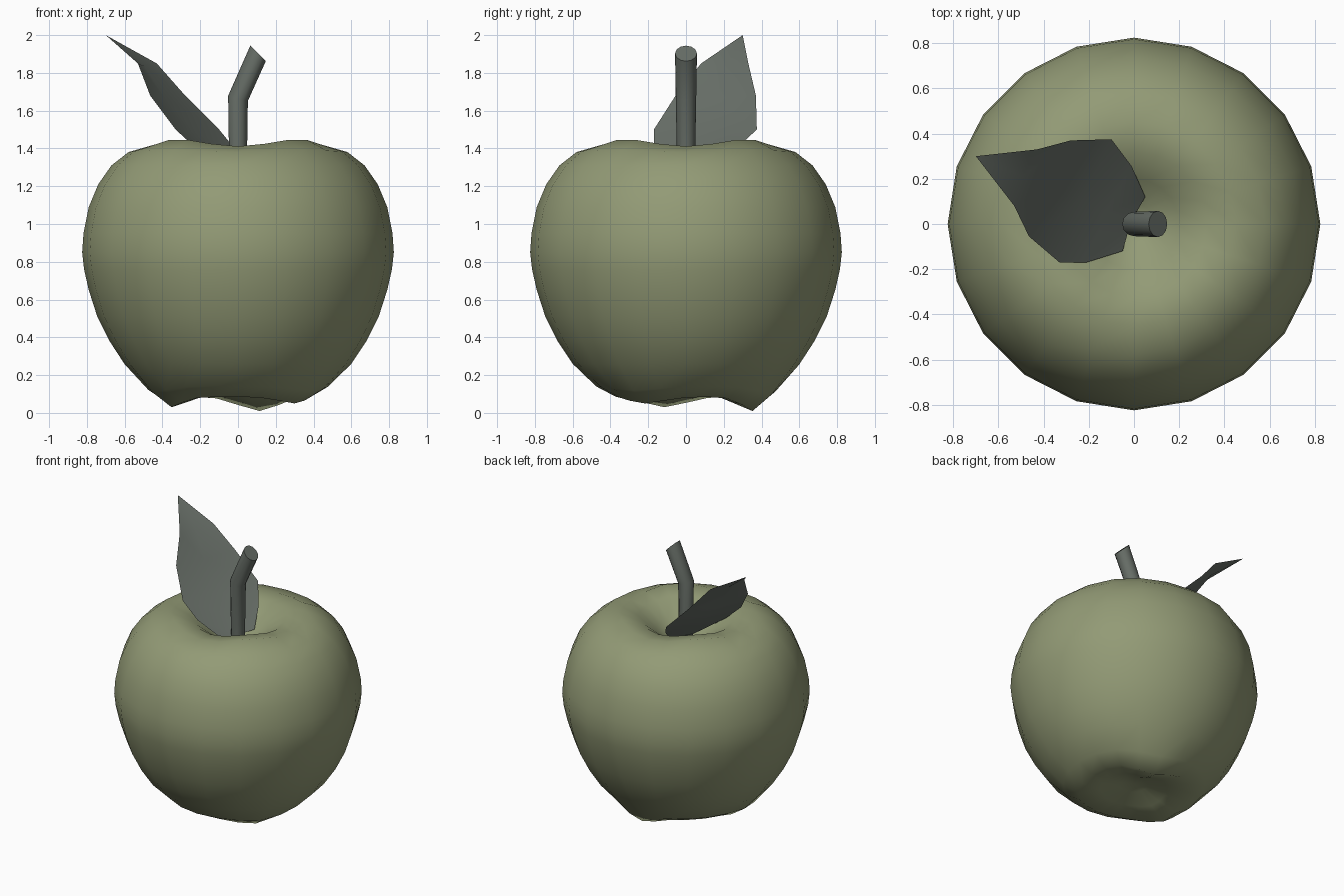
import bpy, bmesh
from math import sin, cos, pi, radians, exp
from mathutils import Vector, Matrix

cube = bpy.data.objects.get("Cube")
if cube:
    bpy.data.objects.remove(cube, do_unlink=True)


def material(name, rgb):
    m = bpy.data.materials.new(name)
    m.use_nodes = True
    m.diffuse_color = (*rgb, 1)
    m.node_tree.nodes["Principled BSDF"].inputs["Base Color"].default_value = (*rgb, 1)
    return m


skin_green = material("skin green", (0.29, 0.325, 0.18))
leaf_grey = material("leaf grey green", (0.135, 0.155, 0.135))


def finish(name, bm, mat, smooth_angle):
    bmesh.ops.recalc_face_normals(bm, faces=bm.faces)
    mesh = bpy.data.meshes.new(name)
    bm.to_mesh(mesh)
    bm.free()
    mesh.materials.append(mat)
    obj = bpy.data.objects.new(name, mesh)
    bpy.context.collection.objects.link(obj)
    bpy.ops.object.select_all(action="DESELECT")
    obj.select_set(True)
    bpy.context.view_layer.objects.active = obj
    bpy.ops.object.shade_smooth_by_angle(angle=radians(smooth_angle))
    return obj


def bridge(bm, rings):
    for a, b in zip(rings, rings[1:]):
        n = len(a)
        for i in range(n):
            bm.faces.new((a[i], a[(i + 1) % n], b[(i + 1) % n], b[i]))


# Fruit body: turned profile with bottom lobes and a wavy top rim
profile = [(0.09, 0.13), (0.22, 0.10), (0.37, 0.085), (0.475, 0.14), (0.6, 0.26),
           (0.68, 0.38), (0.745, 0.51), (0.79, 0.65), (0.815, 0.76), (0.825, 0.85),
           (0.818, 0.95), (0.79, 1.09), (0.74, 1.21), (0.67, 1.31), (0.58, 1.385),
           (0.45, 1.43), (0.32, 1.41), (0.2, 1.32), (0.09, 1.24)]
lobes = [(72, 0.075), (198, 0.055), (324, 0.035)]
SIDES = 20


def lobe_drop(angle):
    drop = 0
    for centre, depth in lobes:
        d = (angle - radians(centre) + pi) % (2 * pi) - pi
        drop += depth * exp(-(d / 0.42) ** 2)
    return drop


bm = bmesh.new()
rings = []
for r, z in profile:
    ring = []
    for i in range(SIDES):
        a = 2 * pi * i / SIDES
        low = lobe_drop(a) * max(0, 1 - abs(r - 0.37) / 0.25) if z < 0.5 else 0
        wave = 0.022 * cos(4 * a) * max(0, 1 - abs(r - 0.42) / 0.2) if z > 1.2 else 0
        ring.append(bm.verts.new((r * cos(a), r * sin(a), z - low - wave)))
    rings.append(ring)
bridge(bm, rings)
for ring, z in ((rings[0], 0.14), (rings[-1], 1.21)):
    tip = bm.verts.new((0, 0, z))
    for i in range(SIDES):
        bm.faces.new((ring[i], ring[(i + 1) % SIDES], tip))
finish("fruit_body", bm, skin_green, 180)

# Stem: bent tube with a slanted cap
bm = bmesh.new()
rings = []
for x, z, radius, tilt in ((0, 1.18, 0.045, 0), (0, 1.665, 0.054, 15), (0.106, 1.903, 0.058, 45)):
    turn = Matrix.Rotation(radians(tilt), 3, "Y")
    rings.append([bm.verts.new(Vector((x, 0, z)) + turn @ Vector(
        (radius * cos(2 * pi * i / 12), radius * sin(2 * pi * i / 12), 0))) for i in range(12)])
bridge(bm, rings)
bm.faces.new(rings[0])
bm.faces.new(rings[-1])
finish("stem", bm, leaf_grey, 40)

# Leaf: rows from base to tip, each with back edge, sagging midrib and front edge
rows = [(1.28, 0.05, 0.12, -0.05, -0.12), (1.39, -0.01, 0.255, -0.21, -0.17),
        (1.5, -0.1, 0.375, -0.33, -0.17), (1.68, -0.28, 0.37, -0.465, -0.055),
        (1.85, -0.43, 0.33, -0.53, 0.08)]
sag = Vector((-0.015, 0.006, -0.014))
bm = bmesh.new()
grid = []
for z, xb, yb, xf, yf in rows:
    back, front = Vector((xb, yb, z)), Vector((xf, yf, z))
    grid.append([bm.verts.new(p) for p in (back, (back + front) / 2 + sag, front)])
for a, b in zip(grid, grid[1:]):
    for i in range(2):
        bm.faces.new((a[i], a[i + 1], b[i + 1], b[i]))
tip = bm.verts.new((-0.7, 0.3, 2.0))
for i in range(2):
    bm.faces.new((grid[-1][i], grid[-1][i + 1], tip))
bmesh.ops.reverse_faces(bm, faces=bm.faces)
finish("leaf", bm, leaf_grey, 60)
